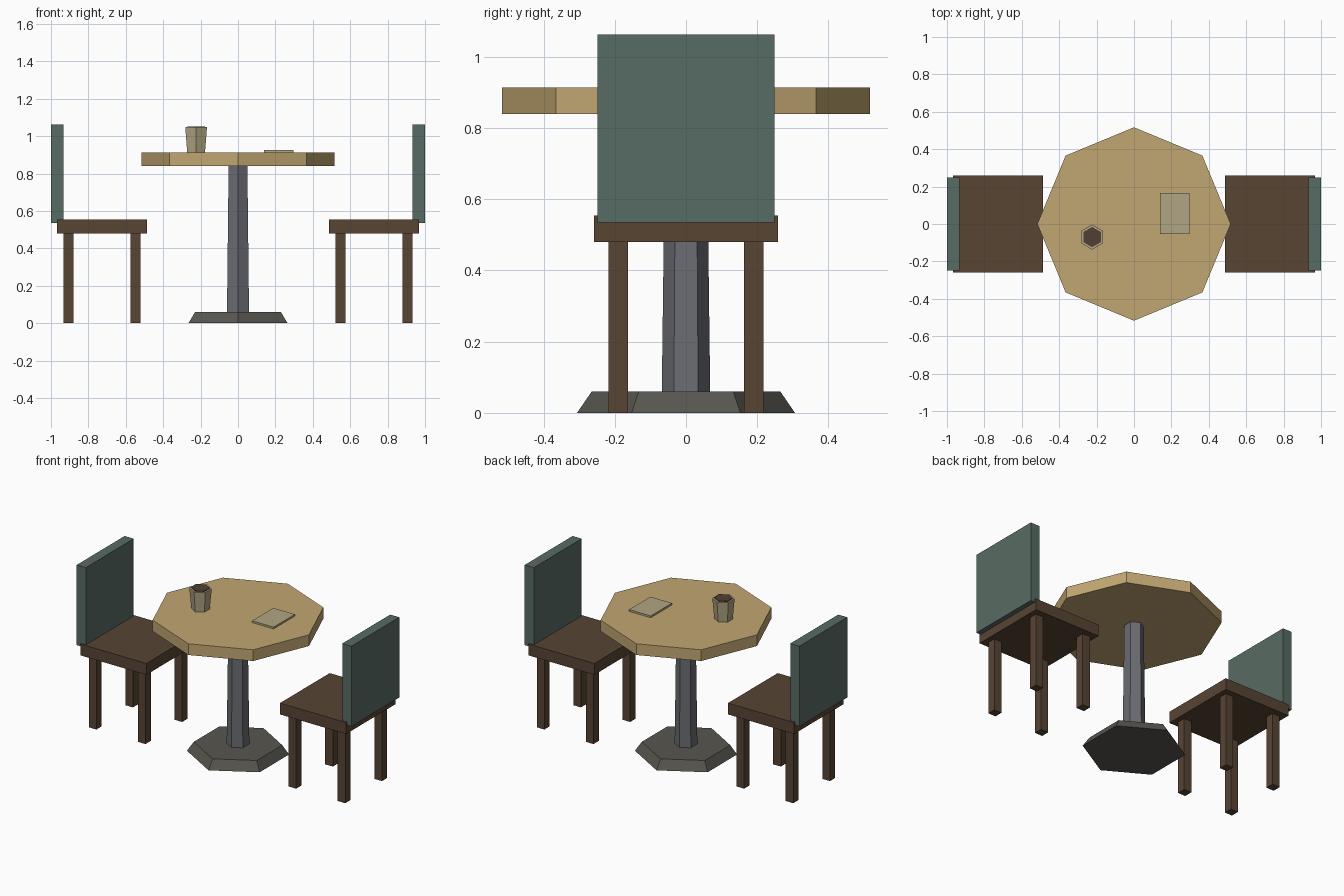
import bpy, bmesh
from math import pi
from mathutils import Matrix

if "Cube" in bpy.data.objects:
    bpy.data.objects.remove(bpy.data.objects["Cube"])


def material(name, rgb):
    m = bpy.data.materials.new(name)
    m.diffuse_color = [(c / 255) ** 2.2 for c in rgb] + [1]
    m.use_nodes = True
    m.node_tree.nodes["Principled BSDF"].inputs["Base Color"].default_value = m.diffuse_color
    return m


WOOD = material("light wood", (192, 165, 113))
BROWN = material("dark wood", (88, 70, 55))
TEAL = material("teal fabric", (88, 107, 99))
STEEL = material("column metal", (106, 108, 114))
IRON = material("base metal", (88, 86, 80))
CREAM = material("cream", (176, 163, 130))
COFFEE = material("coffee brown", (82, 66, 52))


def finish(name, bm, mat):
    mesh = bpy.data.meshes.new(name)
    bm.to_mesh(mesh)
    bm.free()
    mesh.materials.append(mat)
    ob = bpy.data.objects.new(name, mesh)
    bpy.context.collection.objects.link(ob)
    return ob


def box(name, x, y, z, mat):
    """Box from (min, max) ranges on each axis."""
    bm = bmesh.new()
    bmesh.ops.create_cube(bm, size=1)
    for v in bm.verts:
        for i, (lo, hi) in enumerate((x, y, z)):
            v.co[i] = hi if v.co[i] > 0 else lo
    return finish(name, bm, mat)


def prism(name, sides, r_low, r_high, z, mat, at=(0, 0)):
    """Tapered prism with one corner pointing along y."""
    bm = bmesh.new()
    bmesh.ops.create_cone(bm, cap_ends=True, segments=sides, radius1=r_low,
                          radius2=r_high, depth=z[1] - z[0])
    turn = Matrix.Rotation(pi / 2 if abs(max(v.co.y for v in bm.verts) - max(r_low, r_high)) > 1e-4 else 0, 4, 'Z')
    place = Matrix.Translation((at[0], at[1], (z[0] + z[1]) / 2))
    bmesh.ops.transform(bm, matrix=place @ turn, verts=bm.verts)
    return finish(name, bm, mat)


# Table
prism("table_base", 6, 0.306, 0.265, (0, 0.06), IRON)
prism("table_column", 6, 0.068, 0.058, (0.06, 0.842), STEEL)
prism("table_top", 8, 0.517, 0.517, (0.84, 0.914), WOOD)

# Cup with coffee, and a menu card
prism("cup", 6, 0.055, 0.067, (0.914, 1.048), CREAM, (-0.224, -0.07))
prism("coffee", 6, 0.054, 0.054, (1.04, 1.053), COFFEE, (-0.224, -0.07))
box("menu_card", (0.14, 0.297), (-0.054, 0.167), (0.912, 0.926), CREAM)

# Two chairs facing the table
for side, s in (("left", -1), ("right", 1)):
    def span(lo, hi):
        return tuple(sorted((s * lo, s * hi)))

    box(f"{side}_chair_seat", span(0.487, 0.968), (-0.258, 0.258), (0.48, 0.555), BROWN)
    box(f"{side}_chair_back", span(0.934, 1.0), (-0.249, 0.249), (0.535, 1.063), TEAL)
    for depth, x in (("inner", 0.521), ("outer", 0.879)):
        for end, y in (("front", -0.218), ("rear", 0.163)):
            box(f"{side}_chair_{depth}_{end}_leg", span(x, x + 0.055),
                (y, y + 0.055), (0, 0.482), BROWN)
